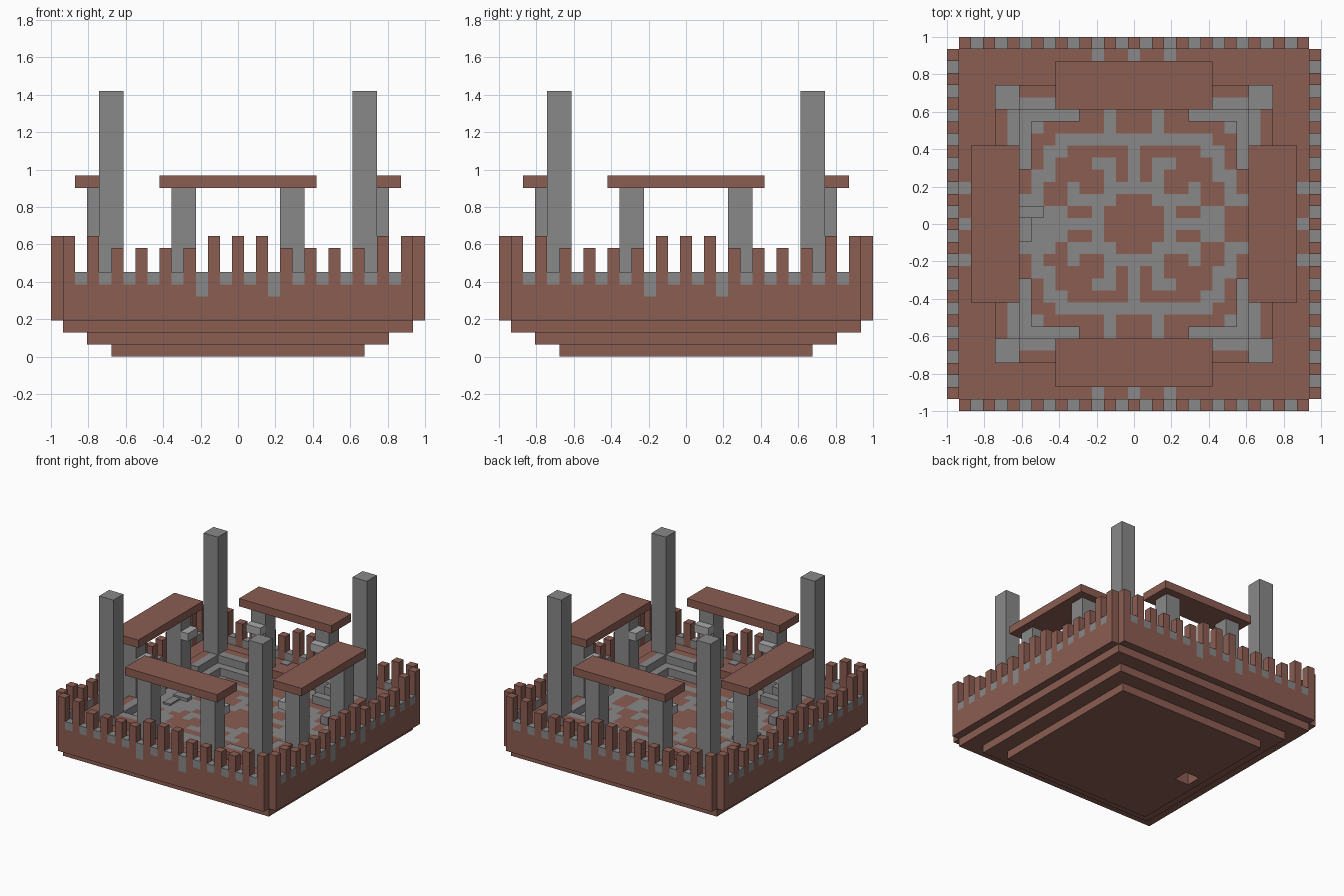
import bpy, bmesh
from mathutils import Matrix, Vector
from math import pi

cube = bpy.data.objects.get("Cube")
if cube:
    bpy.data.objects.remove(cube)

U = 2 / 31  # one block


def material(name, rgb):
    m = bpy.data.materials.new(name)
    m.use_nodes = True
    m.diffuse_color = (*rgb, 1)
    bsdf = next(n for n in m.node_tree.nodes if n.type == 'BSDF_PRINCIPLED')
    bsdf.inputs["Base Color"].default_value = (*rgb, 1)
    return m


RED, GREY, PALE = 0, 1, 2
MATERIALS = [material("red_clay", (0.26, 0.11, 0.085)),
             material("grey_stone", (0.25, 0.25, 0.25)),
             material("pale_stone", (0.4, 0.4, 0.4))]


def finish(name, bm):
    mesh = bpy.data.meshes.new(name)
    bm.to_mesh(mesh)
    bm.free()
    for m in MATERIALS:
        mesh.materials.append(m)
    ob = bpy.data.objects.new(name, mesh)
    bpy.context.collection.objects.link(ob)
    return ob


def build(name, boxes, turns=1):
    """Boxes are (x0, x1, y0, y1, z0, z1, colour) in blocks, repeated by quarter turns."""
    bm = bmesh.new()
    for k in range(turns):
        turn = Matrix.Rotation(k * pi / 2, 4, 'Z')
        for x0, x1, y0, y1, z0, z1, colour in boxes:
            size = Vector((x1 - x0, y1 - y0, z1 - z0)) * U
            mid = Vector((x0 + x1, y0 + y1, z0 + z1)) * U / 2
            mat = turn @ Matrix.Translation(mid) @ Matrix.Diagonal((*size, 1))
            verts = bmesh.ops.create_cube(bm, size=1, matrix=mat)["verts"]
            for f in {f for v in verts for f in v.link_faces}:
                f.material_index = colour
    return finish(name, bm)


def square(half, z0, z1):
    return (-half, half, -half, half, z0, z1, RED)


# Stepped base, with a stairwell cut through the lower courses
slabs = [build("base_lower", [square(10.5, 0, 1)]),
         build("base_middle", [square(12.5, 1, 2)]),
         build("base_upper", [square(14.5, 2, 3)])]
cutter = build("stairwell_cutter", [(-9.5, -7.5, -1.5, 0.5, -1, 4, RED)])
cutter.hide_render = True
for ob in slabs:
    mod = ob.modifiers.new("stairwell", 'BOOLEAN')
    mod.operation = 'DIFFERENCE'
    mod.solver = 'EXACT'
    mod.object = cutter
    bpy.context.view_layer.objects.active = ob
    bpy.ops.object.modifier_apply(modifier=mod.name)
bpy.data.objects.remove(cutter)
build("stair_steps", [(-9.5, -8.5, -1.5, 0.5, 2, 3, GREY),
                      (-9.5, -7.5, 0.5, 1.5, 5, 5.4, GREY),
                      (-9.5, -8.5, -1.5, 0.5, 5, 5.2, GREY)])
build("body", [square(14.5, 3, 4.98)])

# Outer wall: alternating merlons and grey crenels
wall = [(-14.5, 14.5, -15.5, -14.5, 3, 5, RED)]
for i in range(-14, 15):
    cell = (i - 0.5, i + 0.5, -15.5, -14.5)
    if i % 2 == 0:
        tall = abs(i) <= 2 or abs(i) >= 12
        wall.append((*cell, 5, 10 if tall else 9, RED))
    else:
        wall.append((*cell, 5, 6, GREY if abs(i) == 3 else RED))
        wall.append((*cell, 6, 7, GREY))
build("battlement_wall", wall, 4)

# Walkway behind the wall, with grey inlays
walk = [(-14.5, 11.5, -14.5, -11.5, 5, 6, RED)]
walk += [(i - 0.5, i + 0.5, -14.5, -13.5, 6, 6.06, GREY) for i in (-3, 0, 3)]
build("walkway", walk, 4)

# Low kerb between towers and pillars, and corner benches
kerb = []
for a, b in ((-9.5, -5.5), (5.5, 9.5)):
    kerb += [(a, b, -11.5, -10.5, 5, 7, RED), (a, b, -10.5, -9.5, 5, 7, GREY)]
build("kerb", kerb, 4)
build("corner_bench", [(4.5, 9.5, -9.5, -8.5, 5, 6, GREY),
                       (8.5, 9.5, -8.5, -4.5, 5, 6, GREY)], 4)

# Courtyard floor mosaic: one quarter, from the centre outwards
QUARTER = ["rrrgggggrr",
           "rrrgrrggrr",
           "rrggggrrgg",
           "gggrrgrrgr",
           "grgrrrrggr",
           "grggrrrgrg",
           "grrrrrggrg",
           "gggggggrrg",
           "rrgrrrrrgg",
           "rrgrrggggg"]
bm = bmesh.new()
bmesh.ops.create_grid(bm, x_segments=19, y_segments=19, size=9.5 * U,
                      matrix=Matrix.Translation((0, 0, 5 * U)))
for f in bm.faces:
    c = f.calc_center_median() / U
    i, j = round(c.x), round(c.y)
    landing = i <= -7 and -2 <= j <= 1
    f.material_index = GREY if landing or QUARTER[abs(j)][abs(i)] == "g" else RED
finish("courtyard_floor", bm)
build("gate_threshold", [(-5.5, 5.5, -11.5, -9.5, 4.9, 5, GREY)], 4)

# Corner towers
build("corner_tower", [(9.5, 11.5, -11.5, -9.5, 5, 22, GREY)], 4)

# Gateways: two pillars with brackets under a lintel on each side
gate = [(-6.5, 6.5, -13.5, -9.5, 14, 15, RED)]
for x in (-4.5, 4.5):
    gate.append((x - 1, x + 1, -12.5, -10.5, 5, 14, GREY))
    gate.append((x - 1, x + 1, -10.5, -9.5, 11, 12, PALE))
build("gateway", gate, 4)
